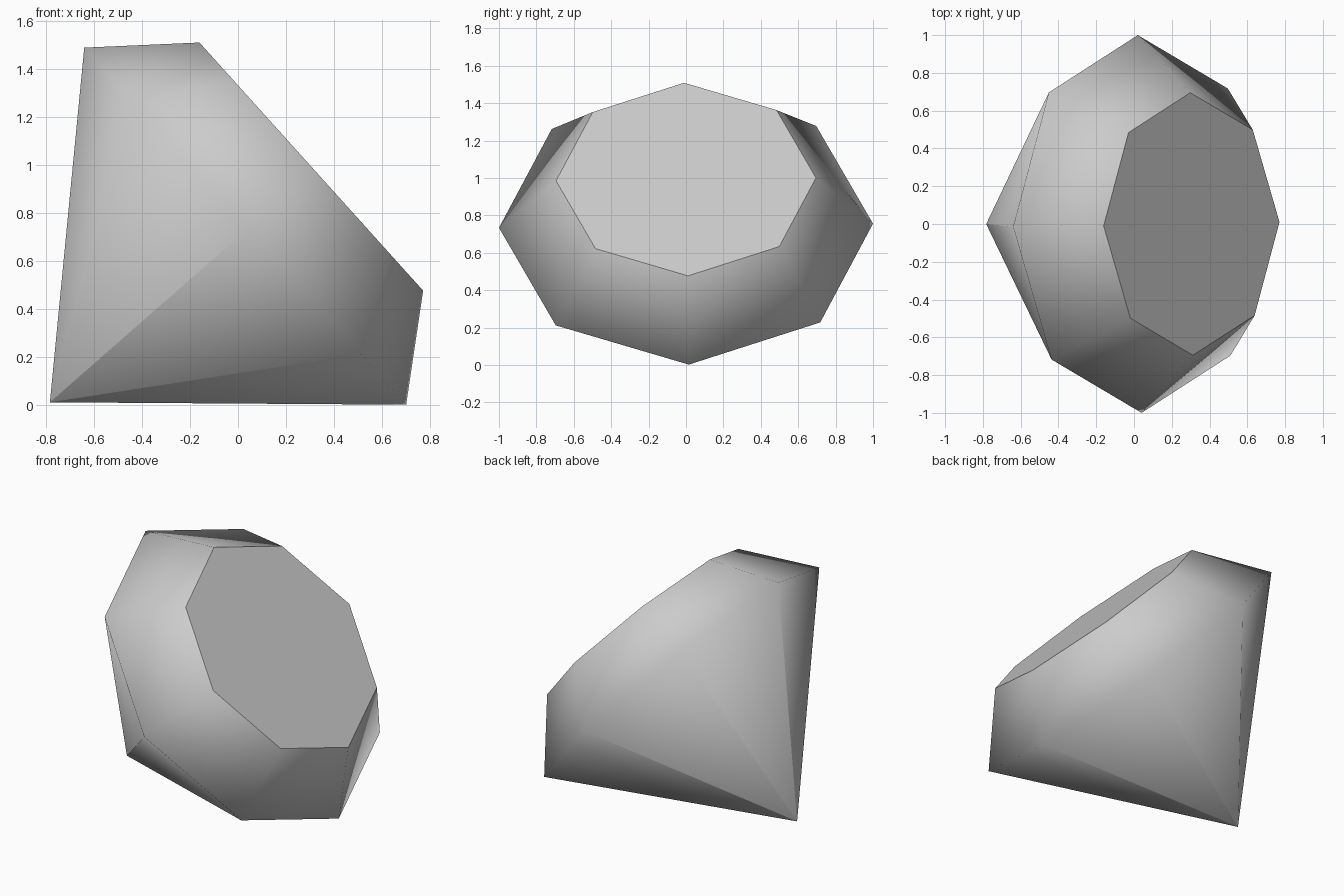
import bpy, bmesh, math
from mathutils import Matrix, Vector

cube = bpy.data.objects.get("Cube")
if cube:
    bpy.data.objects.remove(cube, do_unlink=True)

SIDES = 8
GIRDLE_RADIUS, TABLE_RADIUS = 1.0, 0.695
CROWN_HEIGHT, PAVILION_DEPTH = 0.37, 1.094
ROLL = 0.015

# Single grey material
grey = bpy.data.materials.new("gem grey")
grey.use_nodes = True
colour = (0.6, 0.6, 0.6, 1.0)
grey.diffuse_color = colour
grey.node_tree.nodes["Principled BSDF"].inputs["Base Color"].default_value = colour

bm = bmesh.new()


def ring(radius, height):
    """Octagon of vertices around the gem's axis."""
    angles = [math.tau * i / SIDES + ROLL for i in range(SIDES)]
    return [bm.verts.new((radius * math.cos(a), radius * math.sin(a), height)) for a in angles]


girdle = ring(GIRDLE_RADIUS, 0)
table = ring(TABLE_RADIUS, CROWN_HEIGHT)

# Crown facets and pavilion facets; each pavilion facet has its own tip for crisp shading there
for i in range(SIDES):
    j = (i + 1) % SIDES
    crown = bm.faces.new((girdle[i], girdle[j], table[j], table[i]))
    tip = bm.verts.new((0, 0, -PAVILION_DEPTH))
    pavilion = bm.faces.new((girdle[j], girdle[i], tip))
    crown.smooth = pavilion.smooth = True

# Flat table with a sharp rim
top = bm.faces.new(table)
top.smooth = False
for edge in top.edges:
    edge.smooth = False

# Lay the gem on its side, resting on its tip and girdle
axis = Vector((0.743, 0, 0.670)).normalized()
across = Vector((0, -1, 0))
up = across.cross(axis)
lean = Matrix((up, across, axis)).transposed().to_4x4()
bm.transform(Matrix.Translation((0.03, 0, 0.745)) @ lean)

mesh = bpy.data.meshes.new("gem")
bm.to_mesh(mesh)
bm.free()
mesh.materials.append(grey)
gem = bpy.data.objects.new("gem", mesh)
bpy.context.collection.objects.link(gem)
